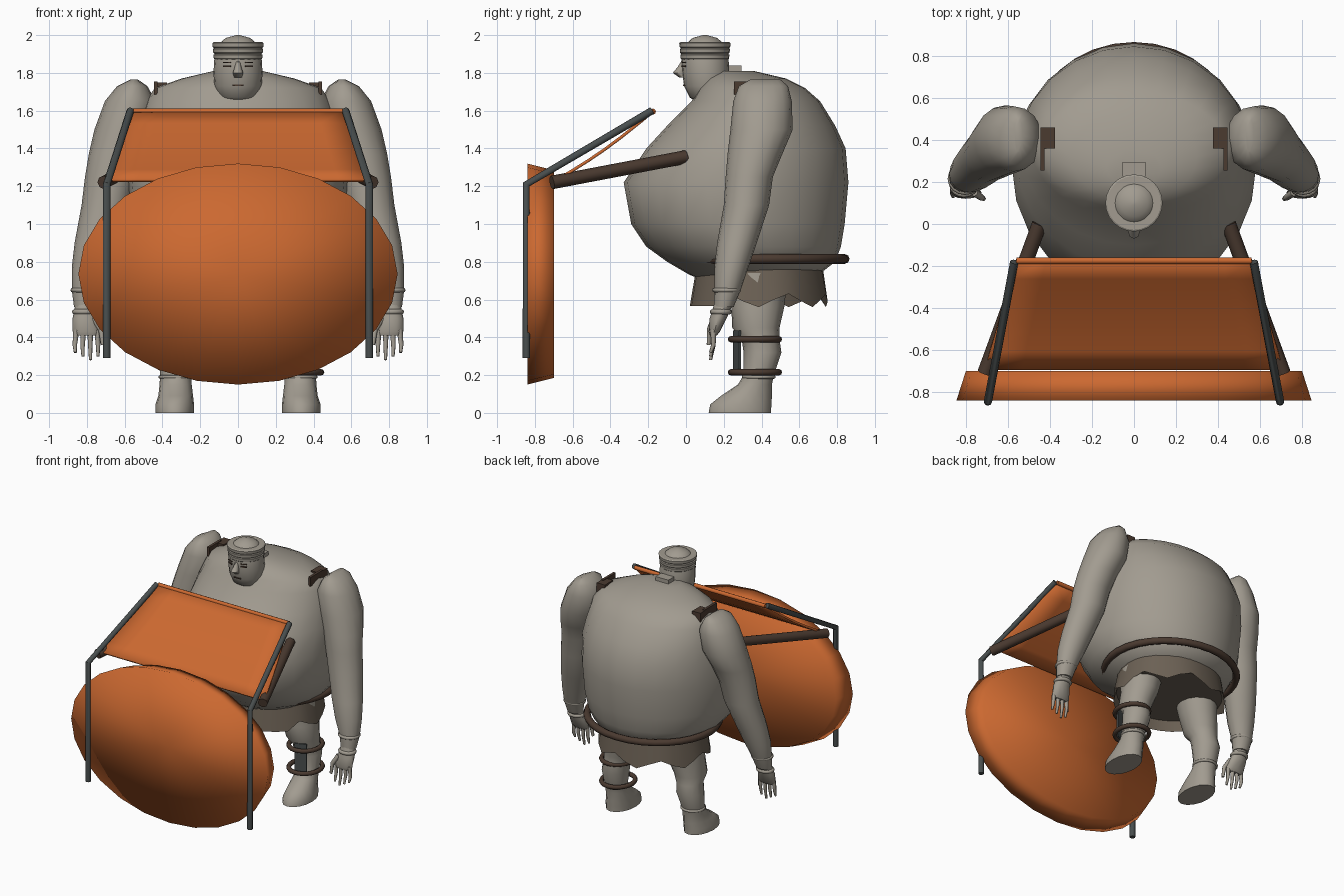
import bpy, bmesh, math
from mathutils import Matrix, Vector

if "Cube" in bpy.data.objects:
    bpy.data.objects.remove(bpy.data.objects["Cube"])


def material(name, rgb):
    m = bpy.data.materials.new(name)
    m.use_nodes = True
    m.diffuse_color = (*rgb, 1)
    m.node_tree.nodes["Principled BSDF"].inputs["Base Color"].default_value = (*rgb, 1)
    return m


SKIN = material("stone_grey", (0.36, 0.33, 0.28))
ORANGE = material("orange", (0.6, 0.14, 0.03))
CLOTH = material("taupe_cloth", (0.15, 0.12, 0.09))
LEATHER = material("dark_brown", (0.07, 0.043, 0.03))
IRON = material("iron_grey", (0.065, 0.075, 0.075))


def smooth(ob, angle):
    bpy.ops.object.select_all(action="DESELECT")
    ob.select_set(True)
    bpy.context.view_layer.objects.active = ob
    bpy.ops.object.shade_smooth_by_angle(angle=math.radians(angle))


def finish(name, bm, mat, angle=50):
    bmesh.ops.recalc_face_normals(bm, faces=bm.faces)
    me = bpy.data.meshes.new(name)
    bm.to_mesh(me)
    bm.free()
    me.materials.append(mat)
    ob = bpy.data.objects.new(name, me)
    bpy.context.collection.objects.link(ob)
    smooth(ob, angle)
    return ob


def loft(name, rings, mat, n=20, side=1, angle=50, matrix=None, fan=False):
    """Skin elliptical rings given as (x, y, z, radius_x, radius_y)."""
    bm = bmesh.new()
    loops = []
    for x, y, z, rx, ry in rings:
        turns = [math.tau * i / n for i in range(n)]
        loops.append([bm.verts.new((side * (x + rx * math.cos(t)), y + ry * math.sin(t), z)) for t in turns])
    for a, b in zip(loops, loops[1:]):
        for i in range(n):
            j = (i + 1) % n
            bm.faces.new((a[i], a[j], b[j], b[i]))
    caps = [bm.faces.new(loops[0]), bm.faces.new(loops[-1])]
    if fan:
        bmesh.ops.poke(bm, faces=caps)
    if matrix:
        bm.transform(matrix)
    return finish(name, bm, mat, angle)


def tube(name, points, radius, mat, taper=1.0, closed=False):
    cu = bpy.data.curves.new(name, "CURVE")
    cu.dimensions = "3D"
    cu.bevel_depth, cu.bevel_resolution, cu.use_fill_caps = radius, 2, True
    sp = cu.splines.new("POLY")
    sp.points.add(len(points) - 1)
    for i, (p, co) in enumerate(zip(sp.points, points)):
        p.co = (*co, 1)
        p.radius = 1 + (taper - 1) * i / (len(points) - 1)
    sp.use_cyclic_u = closed
    cu.materials.append(mat)
    ob = bpy.data.objects.new(name, cu)
    bpy.context.collection.objects.link(ob)
    bpy.ops.object.select_all(action="DESELECT")
    ob.select_set(True)
    bpy.context.view_layer.objects.active = ob
    bpy.ops.object.convert(target="MESH")
    smooth(bpy.context.object, 50)


def hoop(name, x, y, z, rx, ry, radius, mat, n=24):
    turns = [math.tau * i / n for i in range(n)]
    tube(name, [(x + rx * math.cos(t), y + ry * math.sin(t), z) for t in turns], radius, mat, closed=True)


def box(name, centre, size, mat, turn=0, axis="Z"):
    bm = bmesh.new()
    bmesh.ops.create_cube(bm, size=1, matrix=Matrix.Translation(centre)
                          @ Matrix.Rotation(turn, 4, axis) @ Matrix.Diagonal((*size, 1)))
    return finish(name, bm, mat, 30)


# Huge round torso: height, front, back, half width
torso = [(0.70, 0.10, 0.60, 0.25), (0.73, 0.02, 0.70, 0.35), (0.80, -0.10, 0.79, 0.46),
         (0.88, -0.21, 0.82, 0.52), (1.0, -0.29, 0.84, 0.56), (1.22, -0.33, 0.86, 0.58),
         (1.4, -0.21, 0.845, 0.56), (1.52, -0.10, 0.79, 0.53), (1.65, 0.03, 0.71, 0.49),
         (1.72, 0.07, 0.63, 0.44), (1.77, 0.11, 0.53, 0.30), (1.81, 0.18, 0.36, 0.13)]
loft("torso", [(0, (f + b) / 2, z, w, (b - f) / 2) for z, f, b, w in torso], SKIN, 24)

# Head, nose, headband and neck knot
head = [(1.65, 0.12, 0.07, 0.07), (1.67, 0.115, 0.105, 0.095), (1.73, 0.11, 0.125, 0.12),
        (1.80, 0.105, 0.13, 0.125), (1.88, 0.10, 0.125, 0.125), (1.95, 0.10, 0.105, 0.105),
        (1.985, 0.10, 0.065, 0.065), (2.0, 0.10, 0.01, 0.01)]
loft("head", [(0, *(y, z), rx, ry) for z, y, rx, ry in head], SKIN)
loft("nose", [(0, -0.015, 1.775, 0.02, 0.02), (0, -0.035, 1.80, 0.028, 0.035),
              (0, -0.02, 1.83, 0.018, 0.025), (0, -0.005, 1.87, 0.012, 0.015)], SKIN, 8)
for i in range(3):
    z, r = 1.87 + 0.031 * i, 0.128 + 0.003 * i
    loft("headband_wrap", [(0, 0.10, z, r - 0.006, r - 0.006), (0, 0.10, z + 0.006, r, r),
                           (0, 0.10, z + 0.026, r + 0.002, r + 0.002),
                           (0, 0.10, z + 0.031, r - 0.006, r - 0.006)], SKIN, 24, angle=30)
box("neck_knot", (0, 0.26, 1.815), (0.11, 0.07, 0.05), SKIN)
box("mouth", (0, -0.011, 1.735), (0.06, 0.008, 0.007), LEATHER)

# Skirt with a ragged hem
bm = bmesh.new()
n = 28
top, hem, inner = [], [], []
for i in range(n):
    c, s = math.cos(math.tau * i / n), math.sin(math.tau * i / n)
    drop = (0.56, 0.60, 0.63, 0.59)[i % 4] if s > -0.5 else 0.565
    top.append(bm.verts.new((0.38 * c, 0.39 + 0.33 * s, 0.80)))
    hem.append(bm.verts.new((0.41 * c, 0.385 + 0.365 * s, drop)))
    inner.append(bm.verts.new((0.39 * c, 0.385 + 0.345 * s, 0.64)))
for i in range(n):
    j = (i + 1) % n
    bm.faces.new((top[i], top[j], hem[j], hem[i]))
    bm.faces.new((hem[i], hem[j], inner[j], inner[i]))
bm.faces.new(inner)
bm.faces.new(top)
finish("skirt", bm, CLOTH, 30)
hoop("belt", 0, 0.40, 0.815, 0.48, 0.44, 0.026, LEATHER, 32)

arm = [(0.55, 0.42, 1.765, 0.02, 0.08), (0.56, 0.41, 1.73, 0.08, 0.13), (0.57, 0.405, 1.65, 0.135, 0.155),
       (0.61, 0.40, 1.5, 0.15, 0.165), (0.65, 0.365, 1.37, 0.14, 0.145), (0.675, 0.335, 1.25, 0.135, 0.125),
       (0.70, 0.32, 1.1, 0.128, 0.12), (0.75, 0.27, 0.9, 0.115, 0.105), (0.78, 0.24, 0.77, 0.1, 0.09),
       (0.805, 0.22, 0.65, 0.075, 0.07), (0.81, 0.20, 0.56, 0.058, 0.052)]
palm = [(0.81, 0.20, 0.58, 0.05, 0.05), (0.81, 0.17, 0.50, 0.066, 0.045),
        (0.80, 0.15, 0.43, 0.075, 0.03), (0.80, 0.145, 0.41, 0.06, 0.018)]
leg = [(0.24, 0.38, 0.74, 0.15, 0.16), (0.27, 0.38, 0.56, 0.13, 0.14), (0.30, 0.37, 0.45, 0.115, 0.125),
       (0.31, 0.395, 0.39, 0.095, 0.10), (0.32, 0.405, 0.32, 0.10, 0.10), (0.33, 0.385, 0.2, 0.083, 0.08),
       (0.33, 0.365, 0.15, 0.085, 0.09), (0.33, 0.32, 0.09, 0.092, 0.135),
       (0.335, 0.29, 0.045, 0.102, 0.162), (0.335, 0.285, 0, 0.102, 0.165)]

for s in (1, -1):
    # Arm, wrist wrap and hand
    loft("arm", arm, SKIN, 16, s)
    hoop("wrist_wrap", s * 0.805, 0.215, 0.65, 0.07, 0.065, 0.012, SKIN, 16)
    hoop("hand_wrap", s * 0.81, 0.185, 0.535, 0.055, 0.045, 0.014, SKIN, 16)
    loft("palm", palm, SKIN, 12, s)
    for i in range(4):
        x = 0.745 + 0.037 * i
        tip = 0.28 + 0.02 * abs(i - 1)
        tube("finger", [(s * x, 0.145, 0.44), (s * (x + 0.004 * i - 0.004), 0.145, 0.36),
                        (s * (x + 0.003 * i - 0.004), 0.13, tip)], 0.016, SKIN, 0.5)
    tube("thumb", [(s * 0.76, 0.15, 0.50), (s * 0.725, 0.125, 0.44), (s * 0.715, 0.12, 0.36)], 0.019, SKIN, 0.55)
    # Leg and foot
    loft("leg", leg, SKIN, 16, s)
    hoop("ankle_wrap", s * 0.33, 0.385, 0.19, 0.082, 0.08, 0.01, SKIN, 16)
    # Shoulder strap ends
    box("strap_end", (s * 0.41, 0.41, 1.71), (0.07, 0.10, 0.08), LEATHER)
    box("strap", (s * 0.435, 0.33, 1.72), (0.02, 0.15, 0.07), LEATHER)
    # Bent iron pole and handle bar
    tube("iron_pole", [(s * 0.695, -0.845, 0.29), (s * 0.695, -0.845, 1.21), (s * 0.57, -0.18, 1.6)], 0.02, IRON)
    tube("handle_bar", [(s * 0.45, 0.0, 1.355), (s * 0.71, -0.71, 1.22)], 0.036, LEATHER)
    # Eye and brow plates
    for part, z, h in (("eye", 1.835, 0.009), ("brow", 1.855, 0.006)):
        box(part, (s * 0.058, -0.012, z), (0.045, 0.008, h), LEATHER, s * 0.42)

# Leg hoops and splint on the left leg
for z in (0.215, 0.39):
    hoop("leg_hoop", 0.325, 0.365, z, 0.115, 0.127, 0.017, LEATHER)
box("splint", (0.35, 0.27, 0.32), (0.09, 0.012, 0.23), IRON, 0.35)

# Oval drum shield, built upright and tipped to face forward
loft("shield", [(0, 0.735, 0.70, 0.80, 0.55), (0, 0.735, 0.84, 0.845, 0.585)], ORANGE, 24,
     angle=180, matrix=Matrix.Rotation(math.pi / 2, 4, "X"), fan=True)

# Sloping canopy with a rolled top edge
bm = bmesh.new()
bmesh.ops.create_grid(bm, x_segments=8, y_segments=6, size=1)
for v in bm.verts:
    u, t = v.co.x, (1 - v.co.y) / 2
    v.co = Vector((u * (0.56 + 0.15 * t), -0.17 - 0.52 * t, 1.6 - 0.37 * t - 0.02 * math.sin(math.pi * t)))
canopy = finish("canopy", bm, ORANGE)
solid = canopy.modifiers.new("thickness", "SOLIDIFY")
solid.thickness, solid.offset = 0.016, 0
tube("canopy_roll", [(-0.56, -0.175, 1.595), (0.56, -0.175, 1.595)], 0.016, ORANGE)
